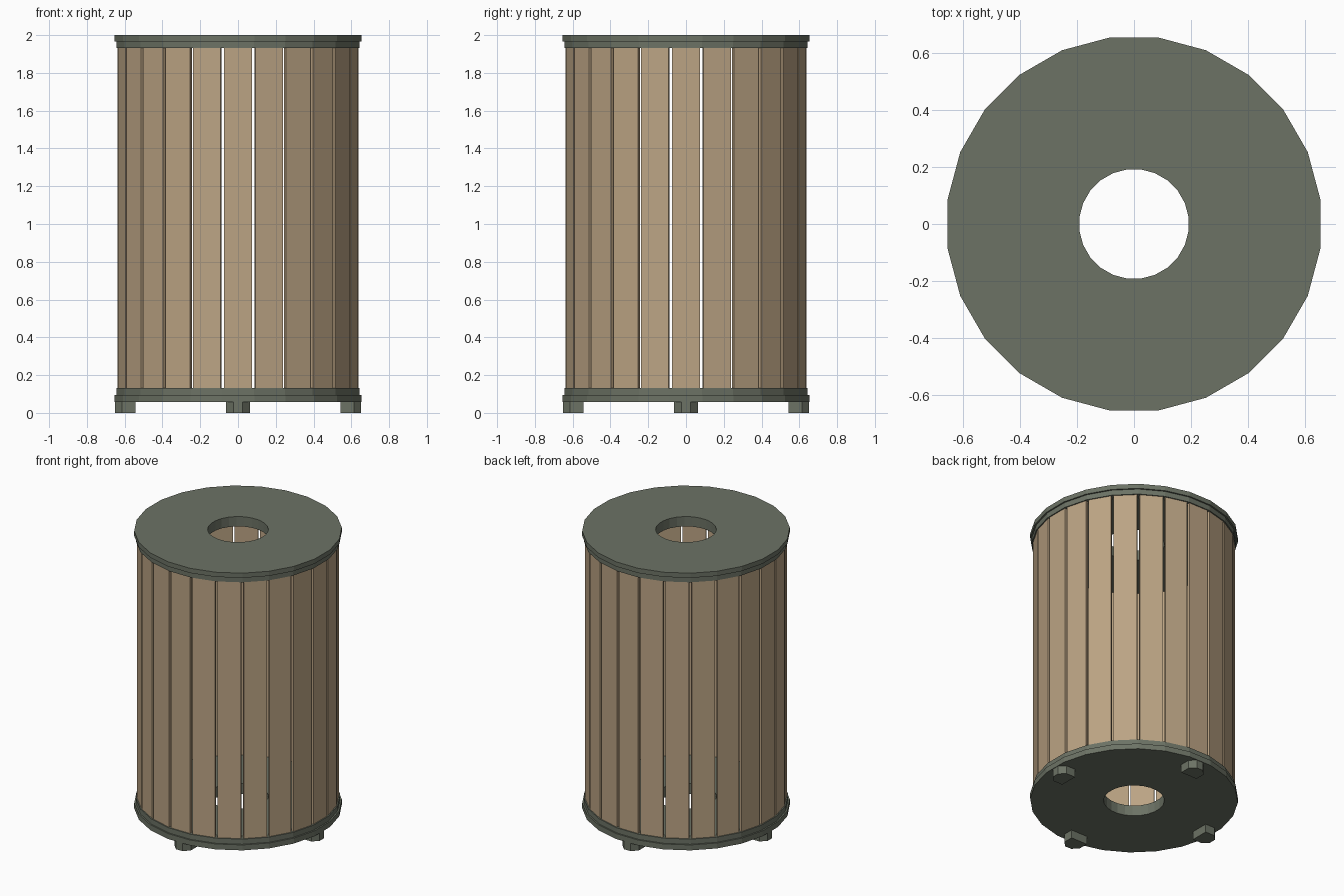
import bpy, bmesh
from math import cos, sin, pi
from mathutils import Matrix

if "Cube" in bpy.data.objects:
    bpy.data.objects.remove(bpy.data.objects["Cube"])

SIDES = 24


def material(name, rgb):
    m = bpy.data.materials.new(name)
    m.diffuse_color = (*rgb, 1)
    m.use_nodes = True
    m.node_tree.nodes["Principled BSDF"].inputs["Base Color"].default_value = m.diffuse_color
    return m


GREEN = material("green_metal", (0.15, 0.17, 0.13))
WOOD = material("wood", (0.50, 0.37, 0.23))


def add_object(name, bm, mat):
    bmesh.ops.recalc_face_normals(bm, faces=bm.faces)
    me = bpy.data.meshes.new(name)
    bm.to_mesh(me)
    bm.free()
    me.materials.append(mat)
    ob = bpy.data.objects.new(name, me)
    bpy.context.collection.objects.link(ob)
    return ob


def lathe(name, profile, mat):
    """Revolve a closed (radius, z) profile into a 24-sided ring."""
    bm = bmesh.new()
    rings = []
    for i in range(SIDES):
        a = (i + 0.5) * 2 * pi / SIDES
        rings.append([bm.verts.new((r * cos(a), r * sin(a), z)) for r, z in profile])
    n = len(profile)
    for i in range(SIDES):
        p, q = rings[i], rings[(i + 1) % SIDES]
        for j in range(n):
            k = (j + 1) % n
            bm.faces.new((p[j], q[j], q[k], p[k]))
    return add_object(name, bm, mat)


def prism(name, outline, z0, z1, angle, mat):
    """Extrude an (x, y) outline upward and turn it about the z axis."""
    bm = bmesh.new()
    face = bm.faces.new([bm.verts.new((x, y, z0)) for x, y in outline])
    top = bmesh.ops.extrude_face_region(bm, geom=[face])["geom"]
    bmesh.ops.translate(bm, vec=(0, 0, z1 - z0),
                        verts=[g for g in top if isinstance(g, bmesh.types.BMVert)])
    bm.transform(Matrix.Rotation(angle, 4, "Z"))
    return add_object(name, bm, mat)


# Stepped end rings with a central hole
HOLE, RIM, STEP = 0.193, 0.66, 0.65
lathe("base_ring", [(HOLE, 0.057), (RIM, 0.057), (RIM, 0.095), (STEP, 0.095),
                    (STEP, 0.131), (HOLE, 0.131)], GREEN)
lathe("top_ring", [(HOLE, 2.0), (RIM, 2.0), (RIM, 1.967), (STEP, 1.967),
                   (STEP, 1.931), (HOLE, 1.931)], GREEN)

# Vertical wooden slats around the drum
slat = [(0.617, -0.075), (0.637, -0.075), (0.637, 0.075), (0.617, 0.075)]
for i in range(SIDES):
    prism(f"slat_{i + 1}", slat, 0.131, 1.931, i * 2 * pi / SIDES, WOOD)

# Four feet with chamfered outer corners
foot = [(0.542, -0.063), (0.613, -0.063), (0.651, -0.025),
        (0.651, 0.025), (0.613, 0.063), (0.542, 0.063)]
for i in range(4):
    prism(f"foot_{i + 1}", foot, 0, 0.057, i * pi / 2, GREEN)
